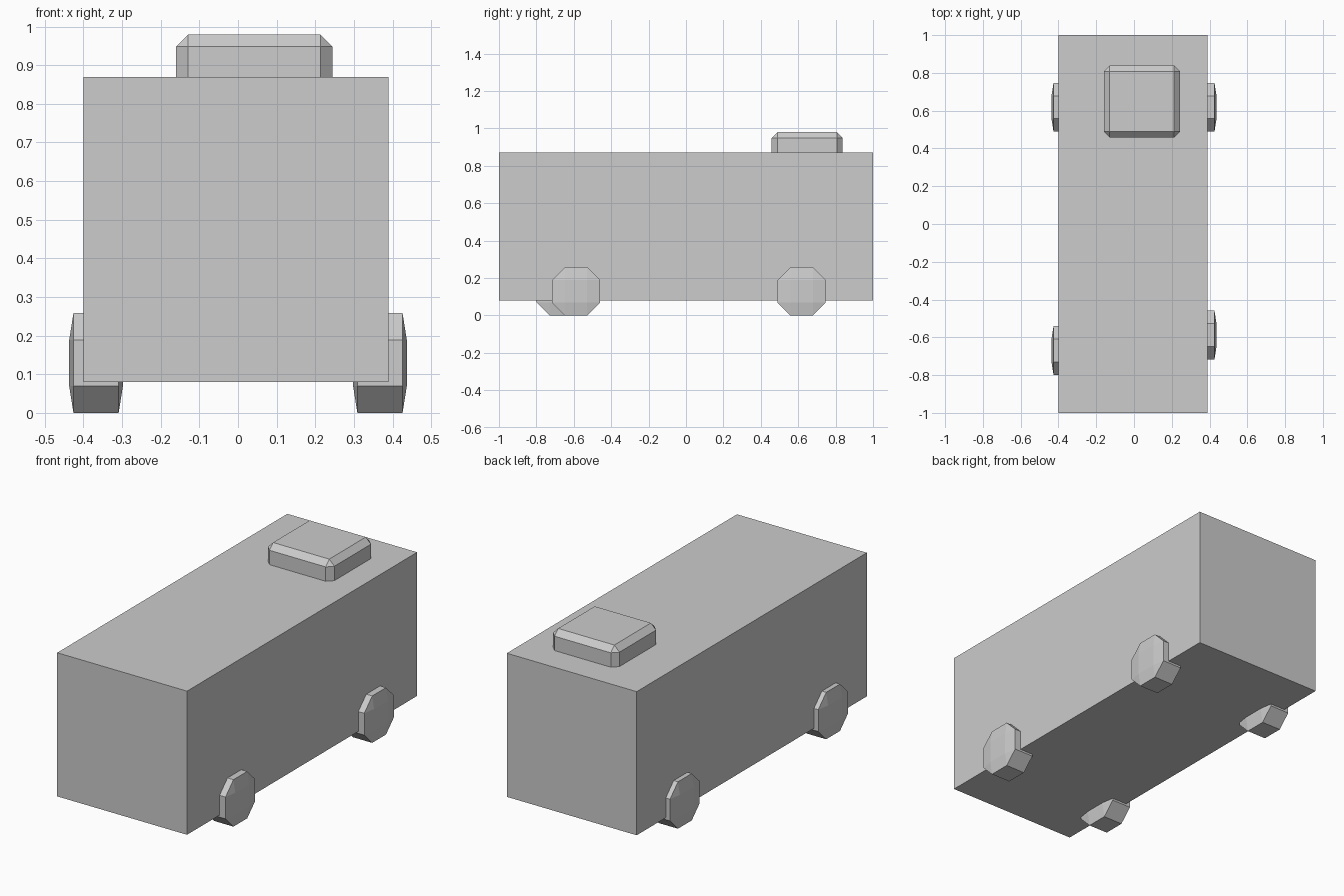
import bpy
import bmesh
from mathutils import Vector

default = bpy.data.objects.get("Cube")
if default:
    bpy.data.objects.remove(default, do_unlink=True)

# One plain grey for every part
GREY = (0.604, 0.604, 0.604, 1.0)
grey = bpy.data.materials.new("plain_grey")
grey.use_nodes = True
grey.diffuse_color = GREY
grey.node_tree.nodes["Principled BSDF"].inputs["Base Color"].default_value = GREY


def finish(name, bm, location=(0, 0, 0)):
    bmesh.ops.recalc_face_normals(bm, faces=bm.faces)
    mesh = bpy.data.meshes.new(name)
    bm.to_mesh(mesh)
    bm.free()
    mesh.materials.append(grey)
    obj = bpy.data.objects.new(name, mesh)
    obj.location = location
    bpy.context.collection.objects.link(obj)
    return obj


def box(name, low, high, chamfer=0):
    low, high = Vector(low), Vector(high)
    bm = bmesh.new()
    bmesh.ops.create_cube(bm, size=1)
    bmesh.ops.scale(bm, vec=high - low, verts=bm.verts)
    if chamfer:
        bmesh.ops.bevel(bm, geom=bm.edges[:], offset=chamfer, segments=1,
                        affect='EDGES', profile=0.5)
    return finish(name, bm, (low + high) / 2)


def wheel(name, x, y):
    # Eight-sided wheel whose two ends rise to a small flat square
    radius, flat, rim, crown = 0.129, 0.06, 0.0585, 0.0695
    bm = bmesh.new()
    for side in (-1, 1):
        for sy in (-1, 1):
            for sz in (-1, 1):
                bm.verts.new((side * rim, sy * radius, sz * flat))
                bm.verts.new((side * rim, sy * flat, sz * radius))
                bm.verts.new((side * crown, sy * flat, sz * flat))
    bmesh.ops.convex_hull(bm, input=bm.verts[:])
    bmesh.ops.dissolve_limit(bm, angle_limit=0.01, verts=bm.verts[:],
                             edges=bm.edges[:])
    return finish(name, bm, (x, y, radius))


# Main body and the chamfered roof unit sunk into it
box("body", (-0.40, -1, 0.08), (0.39, 1, 0.87))
box("roof_unit", (-0.16, 0.458, 0.79), (0.244, 0.838, 0.98), 0.031)

# Wheels; the front right one sits further forward
wheel("front_left_wheel", 0.3675, -0.588)
wheel("front_right_wheel", -0.3675, -0.67)
wheel("rear_left_wheel", 0.3675, 0.618)
wheel("rear_right_wheel", -0.3675, 0.618)
